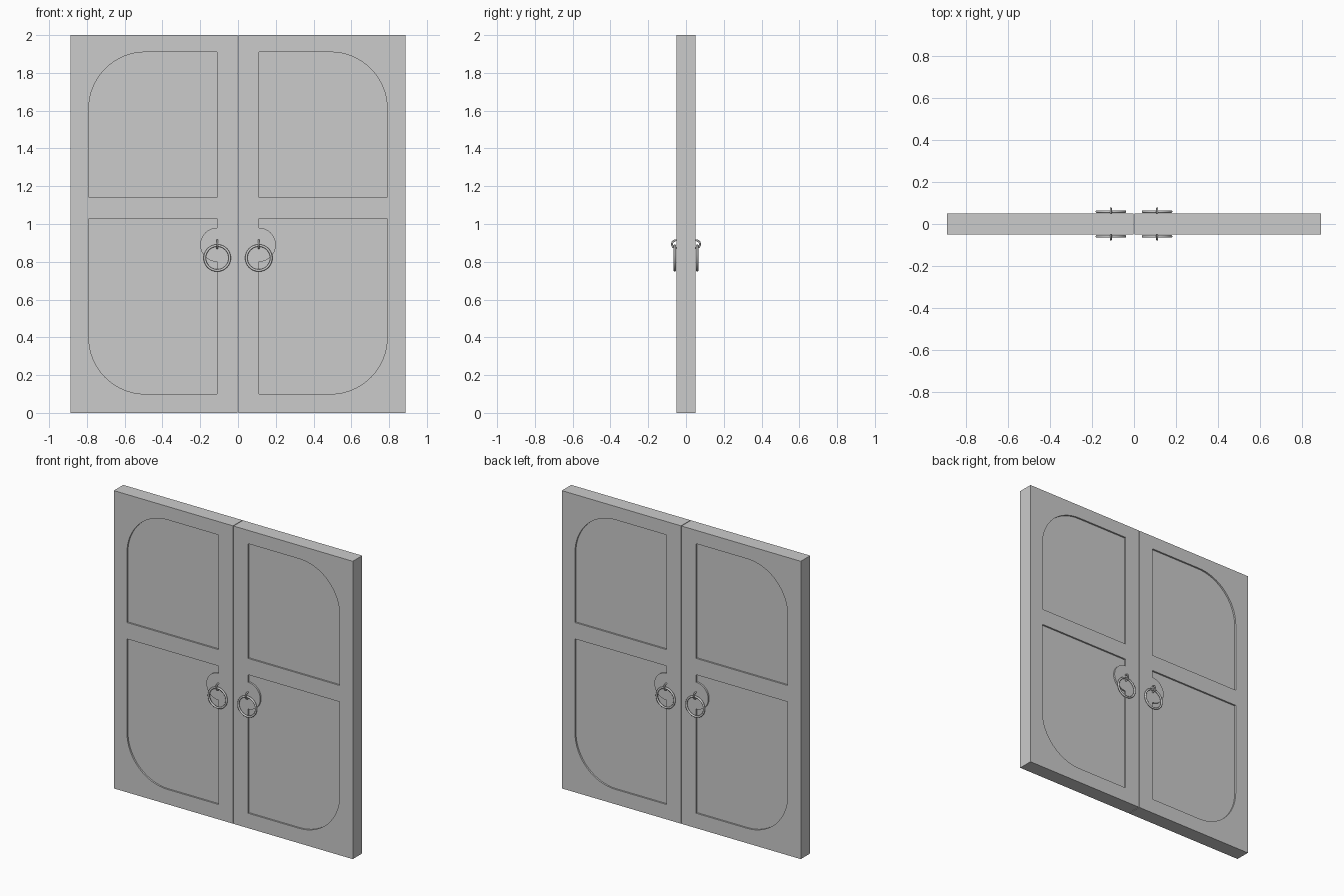
import bpy, bmesh
from math import cos, sin, radians, pi

if "Cube" in bpy.data.objects:
    bpy.data.objects.remove(bpy.data.objects["Cube"])

HALF = 0.05          # half door thickness
PANEL = 0.039        # half thickness at the recessed panels


def arc(cx, cz, r, a0, a1, n=16):
    return [(cx + r * cos(radians(a0 + (a1 - a0) * i / n)),
             cz + r * sin(radians(a0 + (a1 - a0) * i / n))) for i in range(n + 1)]


def slab(name, loops, side, half):
    """Extrude 2D outlines (x, z), inner loops being holes, to +-half in y."""
    cu = bpy.data.curves.new(name, 'CURVE')
    cu.dimensions = '2D'
    cu.fill_mode = 'BOTH'
    cu.extrude = half
    for pts in loops:
        sp = cu.splines.new('POLY')
        sp.points.add(len(pts) - 1)
        for p, (x, z) in zip(sp.points, pts):
            p.co = (side * x, z, 0, 1)
        sp.use_cyclic_u = True
    tmp = bpy.data.objects.new(name + "_outline", cu)
    bpy.context.collection.objects.link(tmp)
    bpy.context.view_layer.update()
    me = bpy.data.meshes.new_from_object(tmp.evaluated_get(bpy.context.evaluated_depsgraph_get()))
    bpy.data.objects.remove(tmp)
    bm = bmesh.new()
    bm.from_mesh(me)
    bmesh.ops.remove_doubles(bm, verts=bm.verts, dist=1e-5)
    bmesh.ops.recalc_face_normals(bm, faces=bm.faces)
    for f in bm.faces:
        f.smooth = False
    bm.to_mesh(me)
    bm.free()
    me.name = name
    ob = bpy.data.objects.new(name, me)
    ob.rotation_euler = (pi / 2, 0, 0)
    bpy.context.collection.objects.link(ob)
    return ob


def ring(name, loc, rot, major, minor, seg):
    bpy.ops.mesh.primitive_torus_add(location=loc, rotation=rot, major_radius=major,
                                     minor_radius=minor, major_segments=seg, minor_segments=10)
    bpy.context.object.name = name
    bpy.ops.object.shade_smooth()


# outlines for one leaf, rounded at the outer corners
leaf = [(0.002, 0), (0.888, 0), (0.888, 2), (0.002, 2)]
upper = [(0.11, 1.14), (0.79, 1.14)] + arc(0.49, 1.61, 0.30, 0, 90) + [(0.11, 1.91)]
# lower panel wraps around the round boss behind the handle
lower = ([(0.79, 1.03), (0.11, 1.03)] + arc(0.11, 0.89, 0.09, 90, -90, 24)
         + [(0.11, 0.10)] + arc(0.49, 0.40, 0.30, -90, 0))

for label, s in (("left", -1), ("right", 1)):
    slab(label + "_door_frame", [leaf, upper, lower], s, HALF)
    slab(label + "_upper_panel", [upper], s, PANEL)
    slab(label + "_lower_panel", [lower], s, PANEL)
    # ring pulls and their staples on both faces
    for face, f in (("front", -1), ("back", 1)):
        ring(f"{label}_{face}_ring_pull", (s * 0.11, f * 0.059, 0.82),
             (pi / 2, 0, 0), 0.066, 0.0065, 40)
        ring(f"{label}_{face}_staple", (s * 0.11, f * 0.053, 0.893),
             (0, pi / 2, 0), 0.021, 0.005, 24)
